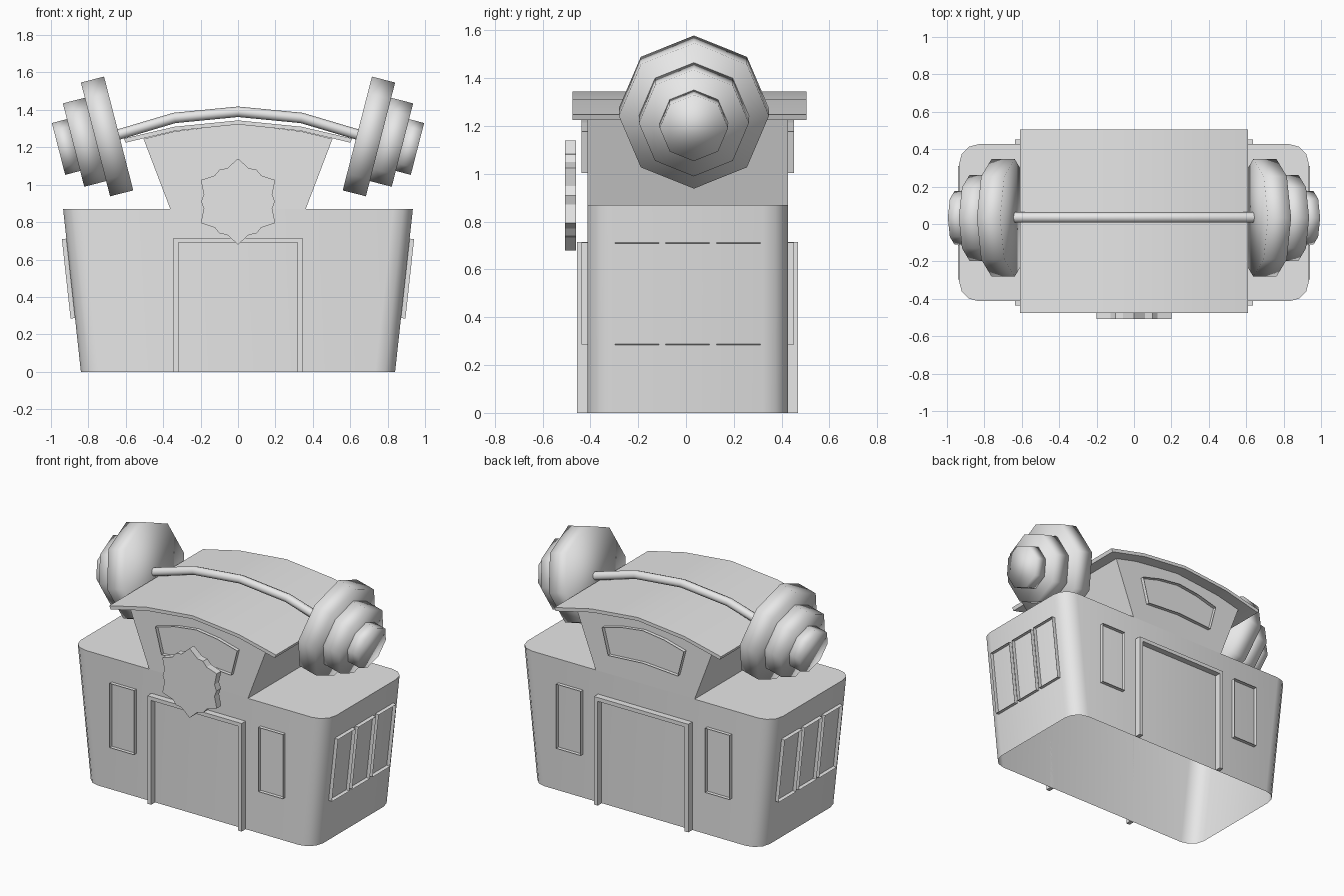
import bpy, bmesh, math
from mathutils import Matrix, Vector

cube = bpy.data.objects.get("Cube")
if cube:
    bpy.data.objects.remove(cube)

grey = bpy.data.materials.new("plain_grey")
grey.use_nodes = True
grey.diffuse_color = (0.8, 0.8, 0.8, 1)
grey.node_tree.nodes["Principled BSDF"].inputs["Base Color"].default_value = (0.8, 0.8, 0.8, 1)

CY = 0.007          # depth centre of the building
HALF = 0.42         # half depth of the walls
WALL_H = 0.87
BASE_W, TOP_W = 0.84, 0.935


def add_object(name, bm, matrix=None, smooth=None):
    bmesh.ops.recalc_face_normals(bm, faces=bm.faces)
    mesh = bpy.data.meshes.new(name)
    bm.to_mesh(mesh)
    bm.free()
    mesh.materials.append(grey)
    obj = bpy.data.objects.new(name, mesh)
    bpy.context.collection.objects.link(obj)
    if matrix:
        mesh.transform(matrix)
    if smooth:
        bpy.ops.object.select_all(action='DESELECT')
        obj.select_set(True)
        bpy.context.view_layer.objects.active = obj
        bpy.ops.object.shade_smooth_by_angle(angle=math.radians(smooth))
    return obj


def basis(u, v, n, origin):
    """Matrix taking local x, y, z to the directions u, v, n."""
    m = Matrix((u, v, n)).transposed().to_4x4()
    m.translation = origin
    return m


def extruded(name, points, depth, matrix, border=0, smooth=None):
    """Extrude an outline along its normal; a border leaves only a frame."""
    bm = bmesh.new()
    face = bm.faces.new([bm.verts.new((x, y, 0)) for x, y in points])
    if border:
        bmesh.ops.inset_individual(bm, faces=[face], thickness=border)
        bmesh.ops.delete(bm, geom=[face], context='FACES')
    result = bmesh.ops.extrude_face_region(bm, geom=bm.faces[:], use_keep_orig=True)
    moved = [g for g in result["geom"] if isinstance(g, bmesh.types.BMVert)]
    bmesh.ops.translate(bm, verts=moved, vec=(0, 0, depth))
    return add_object(name, bm, matrix, smooth)


def mirrored(points):
    """Complete a right half outline with its left half."""
    return points + [(-x, y) for x, y in reversed(points) if x > 0]


def rectangle(x0, x1, y0, y1):
    return [(x0, y0), (x1, y0), (x1, y1), (x0, y1)]


# Tapered main walls with rounded corners, open underneath
bm = bmesh.new()
loops = []
for width, z in ((BASE_W, 0), (TOP_W, WALL_H)):
    loop = []
    radius = 0.105
    for quarter in range(4):
        sx = 1 if quarter in (0, 3) else -1
        sy = 1 if quarter < 2 else -1
        for step in range(4):
            a = math.radians(quarter * 90 + step * 30)
            loop.append(bm.verts.new((sx * (width - radius) + radius * math.cos(a),
                                      CY + sy * (HALF - radius) + radius * math.sin(a), z)))
    loops.append(loop)
count = len(loops[0])
for i in range(count):
    j = (i + 1) % count
    bm.faces.new((loops[0][i], loops[0][j], loops[1][j], loops[1][i]))
bm.faces.new(loops[1])
add_object("main_walls", bm, smooth=40)

# Flared upper storey under the roof
front_plane = basis((1, 0, 0), (0, 0, 1), (0, -1, 0), (0, CY + HALF, 0))
tower = mirrored([(0, WALL_H), (0.362, WALL_H), (0.505, 1.245), (0.34, 1.285), (0, 1.325)])
tower = [p for i, p in enumerate(tower) if p not in tower[:i]]
extruded("upper_storey", tower, 2 * HALF, front_plane)

# Thin arched roof
arch = [(-0.61, 1.247), (-0.34, 1.31), (0, 1.344), (0.34, 1.31), (0.61, 1.247)]
under = [(x * 0.985, z - 0.022) for x, z in reversed(arch)]
extruded("arched_roof", arch + under, 0.98,
         basis((1, 0, 0), (0, 0, 1), (0, -1, 0), (0, 0.505, 0)), smooth=30)

# Frames on the front and back walls
transom = mirrored([(0.255, 1.003), (0.3, 1.176), (0.155, 1.215), (0, 1.235)])
transom.insert(len(transom), (0, 1.02))
door = [(-0.345, 0), (-0.345, 0.715), (0.345, 0.715), (0.345, 0),
        (0.318, 0), (0.318, 0.69), (-0.318, 0.69), (-0.318, 0)]
for side, sign in (("front", -1), ("back", 1)):
    wall = basis((-sign, 0, 0), (0, 0, 1), (0, sign, 0), (0, CY + sign * HALF, 0))
    extruded(side + "_door_frame", door, 0.042, wall)
    extruded(side + "_transom_frame", transom, 0.024, wall, border=0.022)
    for s in (-1, 1):
        outline = rectangle(s * 0.545 - 0.09, s * 0.545 + 0.09, 0.287, 0.712)
        extruded(side + "_window_frame", outline, 0.024, wall, border=0.016)

# Three frames on each sloping side wall
slope = Vector((TOP_W - BASE_W, 0, WALL_H)).normalized()
for side, sign in (("left", 1), ("right", -1)):
    up = Vector((sign * slope.x, 0, slope.z))
    out = Vector((sign * slope.z, 0, -slope.x))
    wall = basis((0, sign, 0), up, out, (sign * BASE_W, CY, 0))
    for offset in (-0.212, 0, 0.212):
        outline = rectangle(offset - 0.092, offset + 0.092, 0.289, 0.716)
        extruded(side + "_side_window_frame", outline, 0.024, wall, border=0.015)

# Six-pointed badge over the door
badge = []
for tip in range(6):
    for turn, r in ((0, 0.23), (18, 0.187), (30, 0.197), (42, 0.187)):
        a = math.radians(90 + tip * 60 + turn)
        badge.append((r * math.cos(a), 0.91 + r * math.sin(a)))
extruded("star_badge", badge, 0.047,
         basis((1, 0, 0), (0, 0, 1), (0, -1, 0), (0, -0.46, 0)))

# Bent bar along the roof
curve = bpy.data.curves.new("bent_bar", 'CURVE')
curve.dimensions = '3D'
curve.bevel_depth = 0.028
curve.bevel_resolution = 2
curve.use_fill_caps = True
path = [(-0.66, 1.262), (-0.34, 1.357), (0, 1.39), (0.34, 1.357), (0.66, 1.262)]
spline = curve.splines.new('POLY')
spline.points.add(len(path) - 1)
for point, (x, z) in zip(spline.points, path):
    point.co = (x, 0.035, z, 1)
curve.materials.append(grey)
bar = bpy.data.objects.new("bent_bar", curve)
bpy.context.collection.objects.link(bar)

# Stepped octagonal weights on the drooping ends of the bar
tilt = math.radians(14.4)
for side, sign in (("left", 1), ("right", -1)):
    axis = Vector((sign * math.cos(tilt), 0, -math.sin(tilt)))
    up = Vector((sign * math.sin(tilt), 0, math.cos(tilt)))
    inner = Vector((sign * 0.638, 0.033, 1.274))
    for size, radius, start, end in (("large", 0.314, 0, 0.128),
                                     ("medium", 0.23, 0.128, 0.249),
                                     ("small", 0.143, 0.249, 0.332)):
        ring = [(radius * math.cos(k * math.pi / 4), radius * math.sin(k * math.pi / 4))
                for k in range(8)]
        extruded(side + "_" + size + "_weight", ring, end - start,
                 basis(up, axis.cross(up), axis, inner + axis * start), smooth=180)
